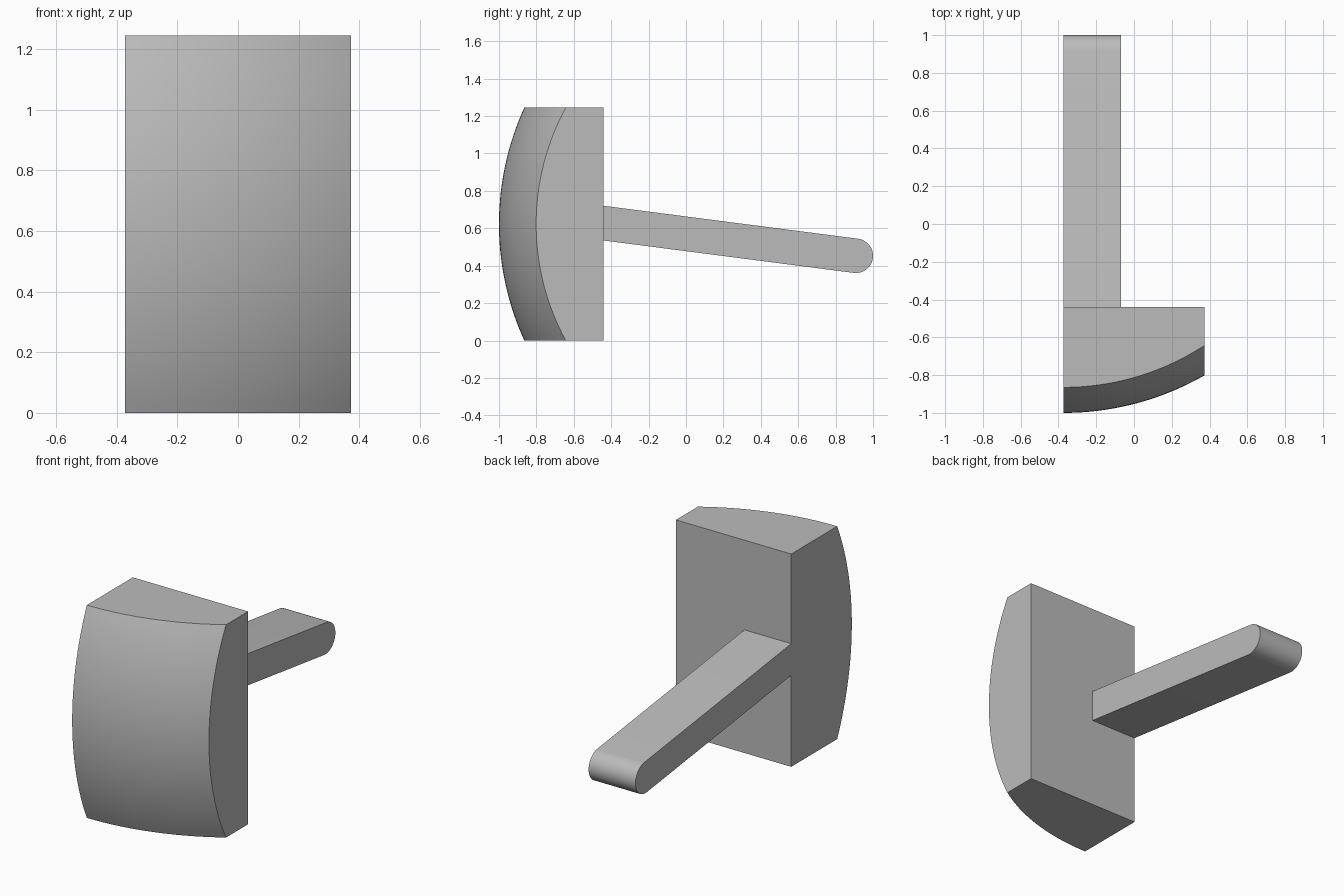
import bpy
import bmesh
from math import atan2, cos, sin, pi, sqrt, radians
from mathutils import Vector

if "Cube" in bpy.data.objects:
    bpy.data.objects.remove(bpy.data.objects["Cube"], do_unlink=True)

HALF_W, HEIGHT, BACK = 0.373, 1.245, -0.44
DOME = Vector((-HALF_W, 0.5, HEIGHT / 2))     # centre of the domed face
DOME_R = 1.5

grey = bpy.data.materials.new("light_grey")
grey.use_nodes = True
colour = (0.5, 0.5, 0.5, 1)
grey.diffuse_color = colour
grey.node_tree.nodes["Principled BSDF"].inputs["Base Color"].default_value = colour


def finish(name, bm):
    """Turn a bmesh into a smooth-shaded object with sharp edges kept."""
    bmesh.ops.recalc_face_normals(bm, faces=bm.faces)
    mesh = bpy.data.meshes.new(name)
    bm.to_mesh(mesh)
    bm.free()
    mesh.materials.append(grey)
    obj = bpy.data.objects.new(name, mesh)
    bpy.context.collection.objects.link(obj)
    bpy.ops.object.select_all(action="DESELECT")
    obj.select_set(True)
    bpy.context.view_layer.objects.active = obj
    bpy.ops.object.shade_smooth_by_angle(angle=radians(30))
    return obj


# Head: a grid bent onto a sphere, extruded to a flat back
bm = bmesh.new()
bmesh.ops.create_grid(bm, x_segments=24, y_segments=36, size=1)
for v in bm.verts:
    x, z = v.co.x * HALF_W, (v.co.y + 1) * HEIGHT / 2
    y = DOME.y - sqrt(DOME_R ** 2 - (x - DOME.x) ** 2 - (z - DOME.z) ** 2)
    v.co = (x, y, z)
rim = [e for e in bm.edges if e.is_boundary]
sides = bmesh.ops.extrude_edge_only(bm, edges=rim)["geom"]
for v in sides:
    if isinstance(v, bmesh.types.BMVert):
        v.co.y = BACK
bmesh.ops.edgeloop_fill(bm, edges=[e for e in bm.edges if e.is_boundary])
finish("head", bm)

# Handle: a sloping bar with a rounded end, flush with one side of the head
TIP_Y, TIP_Z, ROOT_Z, RADIUS = 0.908, 0.453, 0.6275, 0.092
slope = atan2(TIP_Z - ROOT_Z, TIP_Y - BACK)
drop = RADIUS / cos(slope)
profile = [(BACK, ROOT_Z - drop)]
for i in range(25):
    a = slope - pi / 2 + pi * i / 24
    profile.append((TIP_Y + RADIUS * cos(a), TIP_Z + RADIUS * sin(a)))
profile.append((BACK, ROOT_Z + drop))

bm = bmesh.new()
face = bm.faces.new([bm.verts.new((-HALF_W, y, z)) for y, z in profile])
grown = bmesh.ops.extrude_face_region(bm, geom=[face], use_keep_orig=True)["geom"]
for v in grown:
    if isinstance(v, bmesh.types.BMVert):
        v.co.x = -0.07
finish("handle", bm)
